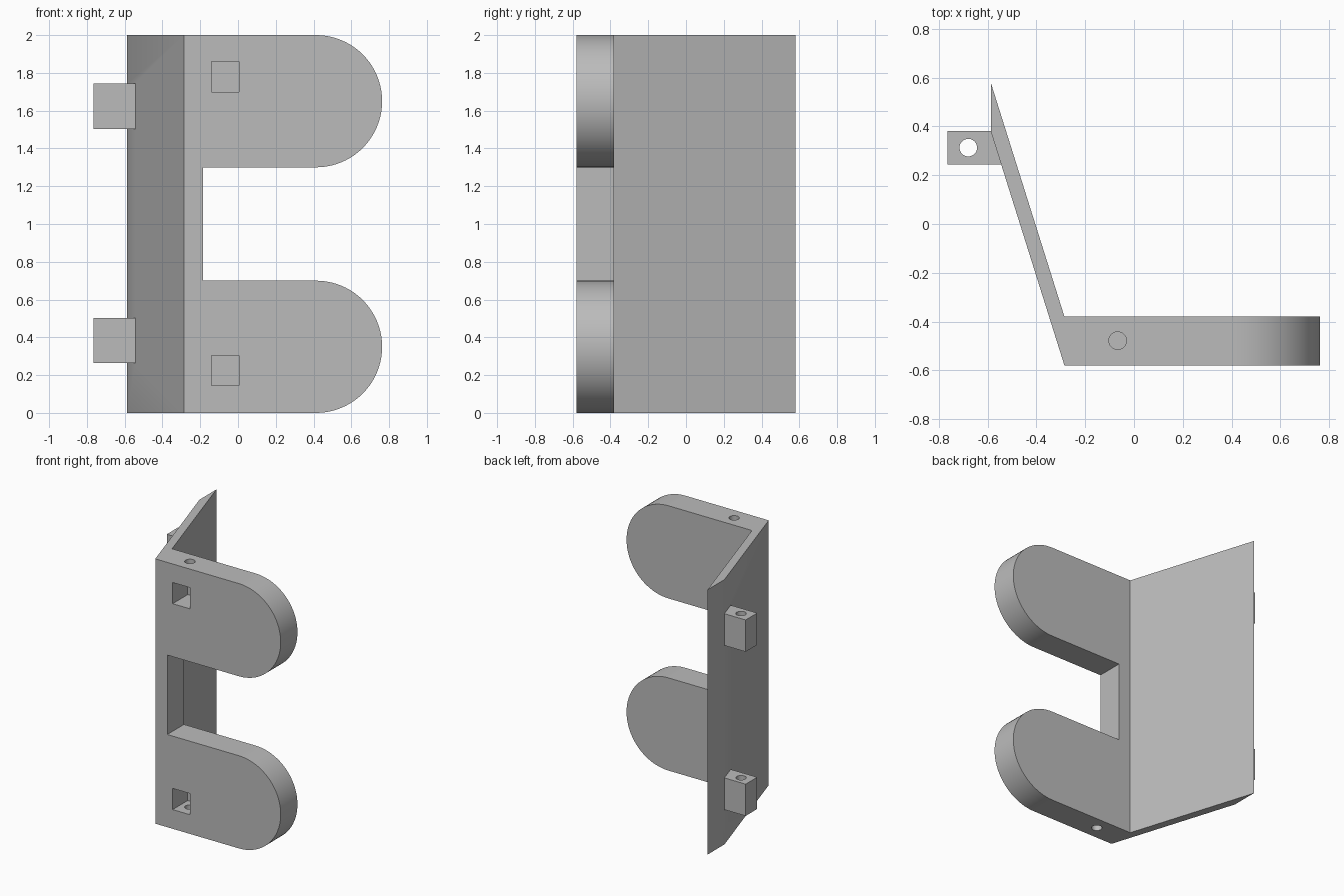
import bpy, bmesh, math
from mathutils import Vector

if "Cube" in bpy.data.objects:
    bpy.data.objects.remove(bpy.data.objects["Cube"])

grey = bpy.data.materials.new("plain grey")
grey.diffuse_color = (0.5, 0.5, 0.5, 1)
grey.use_nodes = True
grey.node_tree.nodes["Principled BSDF"].inputs["Base Color"].default_value = grey.diffuse_color


def prism(name, pts, axis, lo, hi):
    """Extrude a closed profile along z (x,y points) or y (x,z points)."""
    def put(a, b, t):
        return Vector((a, b, t)) if axis == 'z' else Vector((a, t, b))
    bm = bmesh.new()
    face = bm.faces.new([bm.verts.new(put(a, b, lo)) for a, b in pts])
    ext = bmesh.ops.extrude_face_region(bm, geom=[face])
    verts = [g for g in ext["geom"] if isinstance(g, bmesh.types.BMVert)]
    bmesh.ops.translate(bm, verts=verts, vec=put(0, 0, hi - lo))
    bmesh.ops.recalc_face_normals(bm, faces=bm.faces)
    me = bpy.data.meshes.new(name)
    bm.to_mesh(me)
    bm.free()
    me.materials.append(grey)
    ob = bpy.data.objects.new(name, me)
    bpy.context.collection.objects.link(ob)
    return ob


def rect(x0, x1, y0, y1):
    return [(x0, y0), (x1, y0), (x1, y1), (x0, y1)]


def circle(cx, cy, r, n=32):
    return [(cx + r * math.cos(2 * math.pi * i / n),
             cy + r * math.sin(2 * math.pi * i / n)) for i in range(n)]


def arc(cx, cz, r, n=40):
    """Half circle bulging to +x, from bottom to top."""
    return [(cx + r * math.cos(t), cz + r * math.sin(t))
            for t in (-math.pi / 2 + math.pi * i / n for i in range(n + 1))]


def combine(target, tool, op):
    mod = target.modifiers.new(op, 'BOOLEAN')
    mod.operation, mod.solver, mod.object = op, 'EXACT', tool
    bpy.context.view_layer.objects.active = target
    bpy.ops.object.modifier_apply(modifier=mod.name)
    bpy.data.objects.remove(tool)


# Slanted wing and front plate as one plan profile
plan = [(-0.285, -0.58), (0.9, -0.58), (0.9, -0.38), (-0.285, -0.38),
        (-0.587, 0.58), (-0.587, 0.38)]
bracket = prism("bracket", plan, 'z', -0.1, 2.1)

# Side silhouette: two rounded arms with a notch between them
R, CX = 0.35, 0.413
outline = ([(-0.9, 0)] + arc(CX, R, R) + [(-0.185, 0.7), (-0.185, 1.3)]
           + arc(CX, 2 - R, R) + [(-0.9, 2)])
combine(bracket, prism("arm_outline", outline, 'y', -1, 1), 'INTERSECT')

# Blind square sockets and the round pin holes leading into them
for z0, z1, h0, h1 in ((0.145, 0.305, -0.1, 0.2), (1.70, 1.86, 1.8, 2.1)):
    combine(bracket, prism("socket", rect(-0.14, 0.005, z0, z1), 'y', -0.7, -0.4), 'DIFFERENCE')
    combine(bracket, prism("pin_hole", circle(-0.067, -0.478, 0.036), 'z', h0, h1), 'DIFFERENCE')

# Pegs on the outside of the wing, each with a pin hole through it
peg_plan = [(-0.765, 0.243), (-0.525, 0.243), (-0.57, 0.381), (-0.765, 0.381)]
for z0 in (0.263, 1.503):
    peg = prism("peg", peg_plan, 'z', z0, z0 + 0.24)
    combine(peg, prism("peg_hole", circle(-0.679, 0.313, 0.036), 'z', z0 - 0.1, z0 + 0.34), 'DIFFERENCE')
    combine(bracket, peg, 'UNION')

bpy.ops.object.select_all(action='DESELECT')
bracket.select_set(True)
bpy.context.view_layer.objects.active = bracket
bpy.ops.object.shade_smooth_by_angle(angle=math.radians(30))
